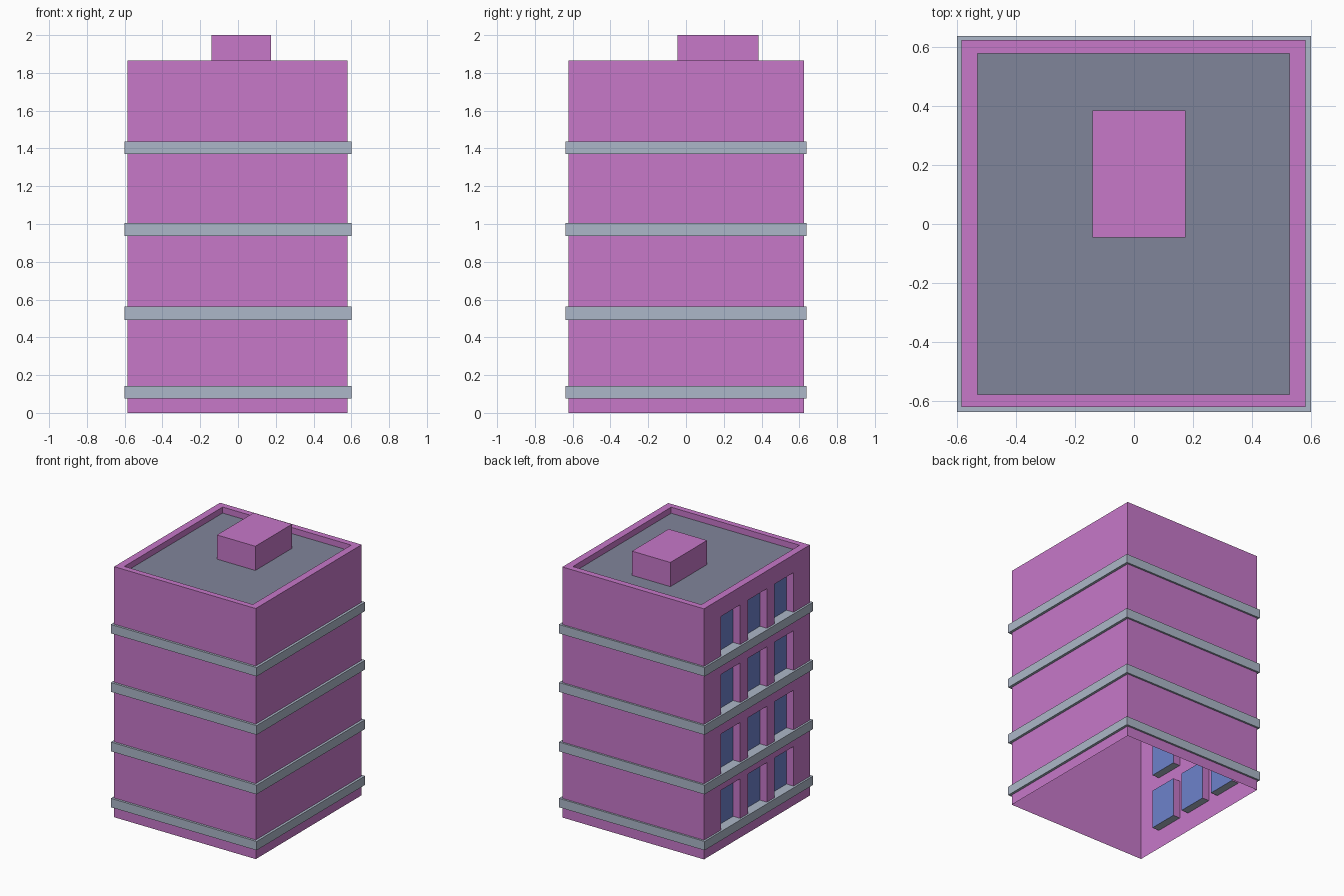
import bpy, bmesh

if "Cube" in bpy.data.objects:
    bpy.data.objects.remove(bpy.data.objects["Cube"])


def material(name, rgb):
    m = bpy.data.materials.new(name)
    m.diffuse_color = (*rgb, 1)
    m.use_nodes = True
    m.node_tree.nodes["Principled BSDF"].inputs["Base Color"].default_value = m.diffuse_color
    return m


PINK = material("pink wall", (0.571, 0.188, 0.584))
GREY = material("pale grey band", (0.415, 0.475, 0.58))
ROOF = material("slate roof", (0.216, 0.235, 0.323))
BLUE = material("window blue", (0.153, 0.223, 0.604))

X0, X1, Y0, Y1 = -0.585, 0.581, -0.621, 0.624     # outer wall
IX0, IX1, IY0, IY1 = -0.531, 0.527, -0.578, 0.578  # inside of parapet
TOP, DECK = 1.865, 1.82
BANDS = [(0.077, 0.143), (0.493, 0.562), (0.936, 1.005), (1.371, 1.437)]
WIN_Y = [(-0.43, -0.205), (-0.117, 0.108), (0.198, 0.423)]
WIN_H, DEPTH = 0.295, 0.058


def build(name, quads, mats):
    """quads: list of (four corners, material index)"""
    bm = bmesh.new()
    for pts, mi in quads:
        f = bm.faces.new([bm.verts.new(p) for p in pts])
        f.material_index = mi
    bmesh.ops.remove_doubles(bm, verts=bm.verts, dist=0.0005)
    bmesh.ops.recalc_face_normals(bm, faces=bm.faces)
    me = bpy.data.meshes.new(name)
    bm.to_mesh(me)
    bm.free()
    for m in mats:
        me.materials.append(m)
    ob = bpy.data.objects.new(name, me)
    bpy.context.collection.objects.link(ob)
    return ob


def rect(x0, x1, y0, y1):
    return [(x0, y0), (x1, y0), (x1, y1), (x0, y1)]


def loft(a, za, b, zb, sides=range(4), mi=0):
    """quads joining two rectangular loops"""
    return [([(*a[i], za), (*a[(i + 1) % 4], za),
              (*b[(i + 1) % 4], zb), (*b[i], zb)], mi) for i in sides]


def box(name, x0, x1, y0, y1, z0, z1, mat):
    r = rect(x0, x1, y0, y1)
    q = loft(r, z0, r, z1)
    q += [([(*p, z) for p in r], 0) for z in (z0, z1)]
    return build(name, q, [mat])


outer = rect(X0, X1, Y0, Y1)
inner = rect(IX0, IX1, IY0, IY1)

# wall shell, open underneath; the left wall is cut into a grid with openings
zs = sorted([0, TOP] + [b[1] for b in BANDS] + [b[1] + WIN_H for b in BANDS])
ys = sorted([Y0, Y1] + [y for w in WIN_Y for y in w])
quads = []
for i in range(len(zs) - 1):
    z0, z1 = zs[i], zs[i + 1]
    quads += loft(outer, z0, outer, z1, sides=range(3))
    for j in range(len(ys) - 1):
        y0, y1 = ys[j], ys[j + 1]
        if i % 2 == 0 or j % 2 == 0:
            quads.append(([(X0, y0, z0), (X0, y1, z0), (X0, y1, z1), (X0, y0, z1)], 0))
            continue
        # window recess: two jambs, lintel, grey sill, blue pane
        xi = X0 + DEPTH
        for y in (y0, y1):
            quads.append(([(X0, y, z0), (xi, y, z0), (xi, y, z1), (X0, y, z1)], 0))
        for z, mi in ((z1, 0), (z0, 1)):
            quads.append(([(X0, y0, z), (xi, y0, z), (xi, y1, z), (X0, y1, z)], mi))
        quads.append(([(xi, y0, z0), (xi, y1, z0), (xi, y1, z1), (xi, y0, z1)], 2))

# parapet top, parapet inside and roof deck
quads += loft(outer, TOP, inner, TOP) + loft(inner, TOP, inner, DECK)
quads.append(([(*p, DECK) for p in inner], 3))
build("building_walls", quads, [PINK, GREY, BLUE, ROOF])

# projecting floor bands
edge = rect(-0.6, 0.6, -0.638, 0.638)
for n, (z0, z1) in enumerate(BANDS):
    q = loft(edge, z0, edge, z1) + loft(edge, z1, outer, z1) + loft(edge, z0, outer, z0)
    build(f"floor_band_{n + 1}", q, [GREY])

# rooftop stair housing
box("roof_housing", -0.141, 0.175, -0.046, 0.385, DECK, 2.0, PINK)
